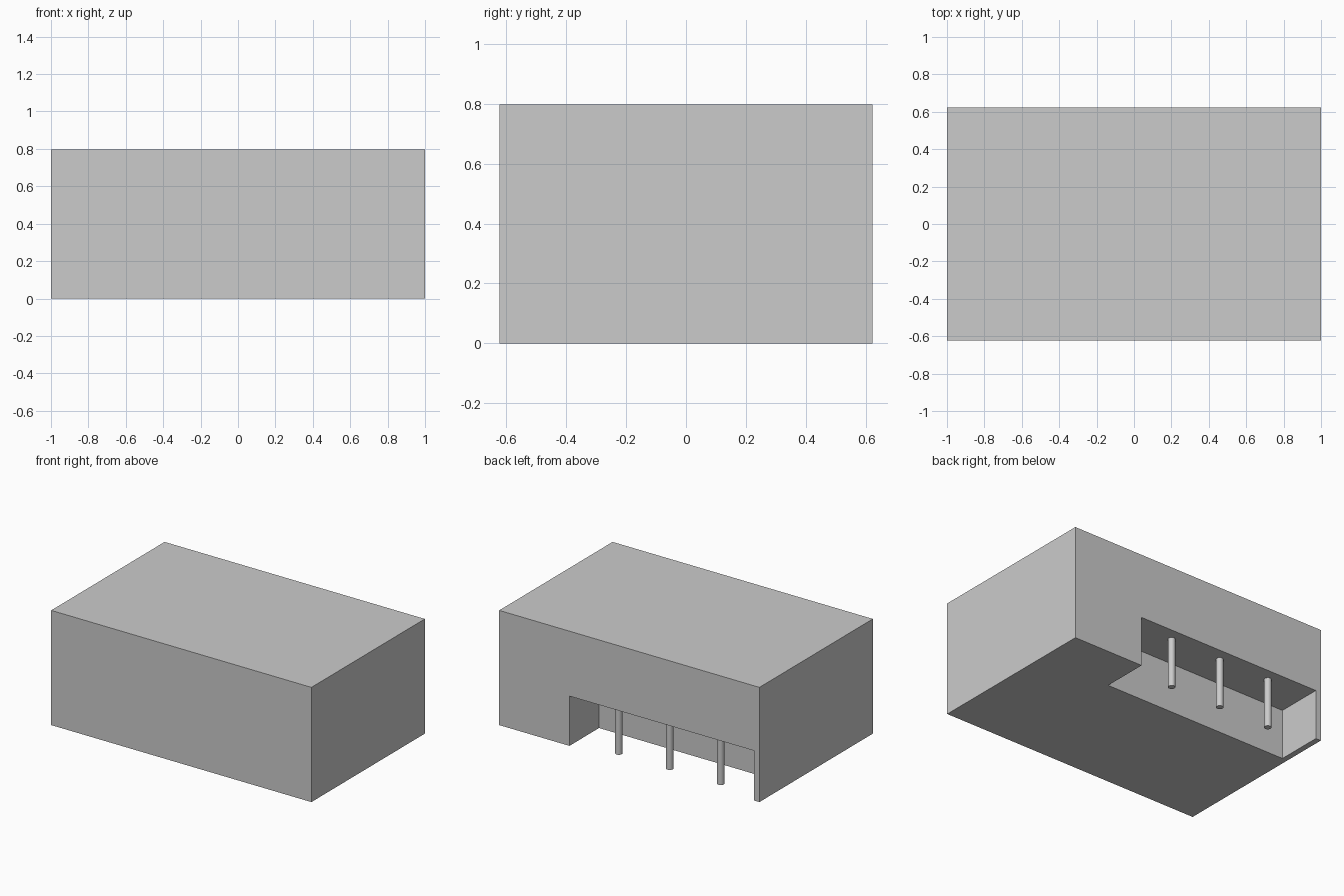
import bpy

if "Cube" in bpy.data.objects:
    bpy.data.objects.remove(bpy.data.objects["Cube"])

W, D, H = 2.0, 1.245, 0.797          # housing size
X0, X1 = -0.96, 0.46                 # recess along the back
RECESS_D, RECESS_H = 0.325, 0.346


def box(name, lo, hi):
    bpy.ops.mesh.primitive_cube_add(size=1, location=[(a + b) / 2 for a, b in zip(lo, hi)])
    ob = bpy.context.object
    ob.name = name
    ob.scale = [b - a for a, b in zip(lo, hi)]
    bpy.ops.object.transform_apply(location=False, rotation=False, scale=True)
    return ob


# Housing with a recess cut from its lower back edge
housing = box("housing", (-W / 2, -D / 2, 0), (W / 2, D / 2, H))
cutter = box("recess_cutter", (X0, D / 2 - RECESS_D, -0.2), (X1, D / 2 + 0.2, RECESS_H))
cut = housing.modifiers.new("recess", 'BOOLEAN')
cut.operation = 'DIFFERENCE'
cut.solver = 'EXACT'
cut.object = cutter
bpy.context.view_layer.objects.active = housing
bpy.ops.object.modifier_apply(modifier=cut.name)
bpy.data.objects.remove(cutter)

# Three pins hanging from the recess ceiling
for i in range(3):
    x = (X0 + X1) / 2 + (i - 1) * 0.392
    bpy.ops.mesh.primitive_cylinder_add(vertices=32, radius=0.023, depth=RECESS_H,
                                        location=(x, 0.535, RECESS_H / 2))
    bpy.context.object.name = f"pin_{i + 1}"
    bpy.ops.object.shade_smooth_by_angle()
